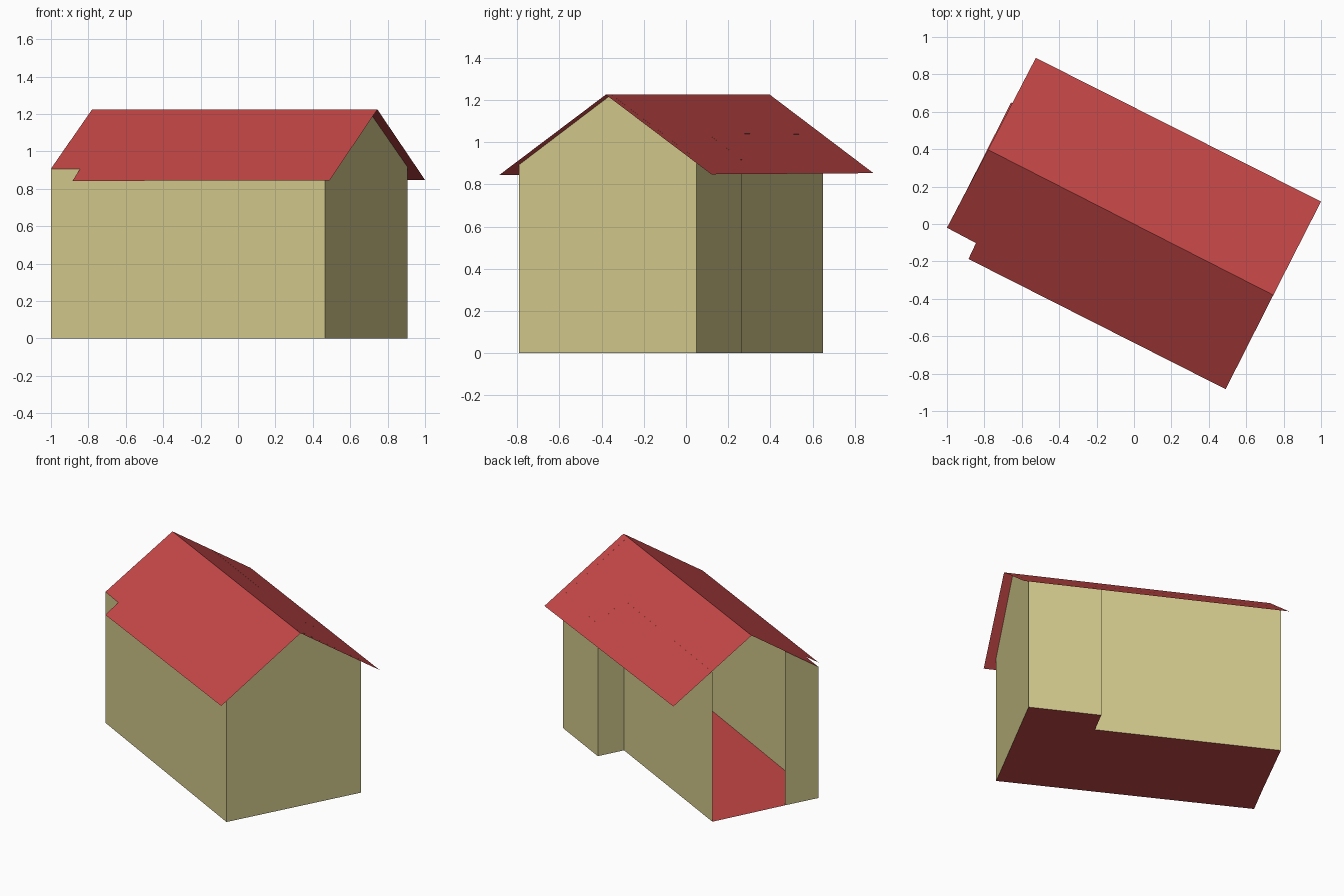
import bpy
import math
from mathutils import Vector

if "Cube" in bpy.data.objects:
    bpy.data.objects.remove(bpy.data.objects["Cube"], do_unlink=True)

RIDGE_Z, SLOPE = 1.225, 0.673
ANGLE = math.radians(27)
ACROSS = Vector((math.sin(ANGLE), math.cos(ANGLE)))  # level direction square to the ridge


def material(name, colour):
    mat = bpy.data.materials.new(name)
    mat.use_nodes = True
    mat.diffuse_color = (*colour, 1)
    mat.node_tree.nodes["Principled BSDF"].inputs["Base Color"].default_value = (*colour, 1)
    return mat


red = material("tile red", (0.56, 0.063, 0.063))
sand = material("wall sand", (0.65, 0.585, 0.262))


def sheet(name, verts, faces, mat):
    mesh = bpy.data.meshes.new(name)
    mesh.from_pydata(verts, [], faces)
    mesh.materials.append(mat)
    obj = bpy.data.objects.new(name, mesh)
    bpy.context.collection.objects.link(obj)
    return obj


def under_roof(p):
    """Lift a plan point to the roof surface."""
    return (p.x, p.y, RIDGE_Z - SLOPE * abs(p.dot(ACROSS)))


def wall(name, a, b):
    """Upright wall from a to b, its top following the roof, with a peak at the ridge."""
    top = [b]
    da, db = a.dot(ACROSS), b.dot(ACROSS)
    if da * db < 0:
        top.append(a.lerp(b, da / (da - db)))
    top.append(a)
    verts = [(a.x, a.y, 0), (b.x, b.y, 0)] + [under_roof(p) for p in top]
    sheet(name, verts, [range(len(verts))], sand)


# Footprint corners, anticlockwise from the free end of the short gable wall
plan = [Vector(p) for p in (
    (-0.89, 0.19), (-1.0, -0.02), (0.465, -0.79), (0.905, 0.05),
    (0.49, 0.265), (0.404, 0.10), (-0.657, 0.65))]

# Walls: the run is left open between its last and first corners
names = ("open_gable_wall", "front_wall", "gable_wall",
         "back_wall_projecting", "back_wall_step", "back_wall_recessed")
for name, a, b in zip(names, plan, plan[1:]):
    wall(name, a, b)

# Floor
sheet("floor", [(p.x, p.y, 0) for p in plan], [range(len(plan))], red)

# Roof: two thin slopes, the front one cut back to the wall at one corner
ridge = [(-0.78, 0.397), (0.745, -0.38)]
back_eave = [(1.0, 0.12), (-0.525, 0.888)]
front_eave = [(-1.0, -0.02), (-0.845, -0.102), (-0.885, -0.187), (0.49, -0.883)]
roof_plan = [Vector(p) for p in ridge + back_eave + front_eave]
sheet("roof", [under_roof(p) for p in roof_plan],
      [(0, 1, 2, 3)[::1], (0, 4, 5, 6, 7, 1)], red)
